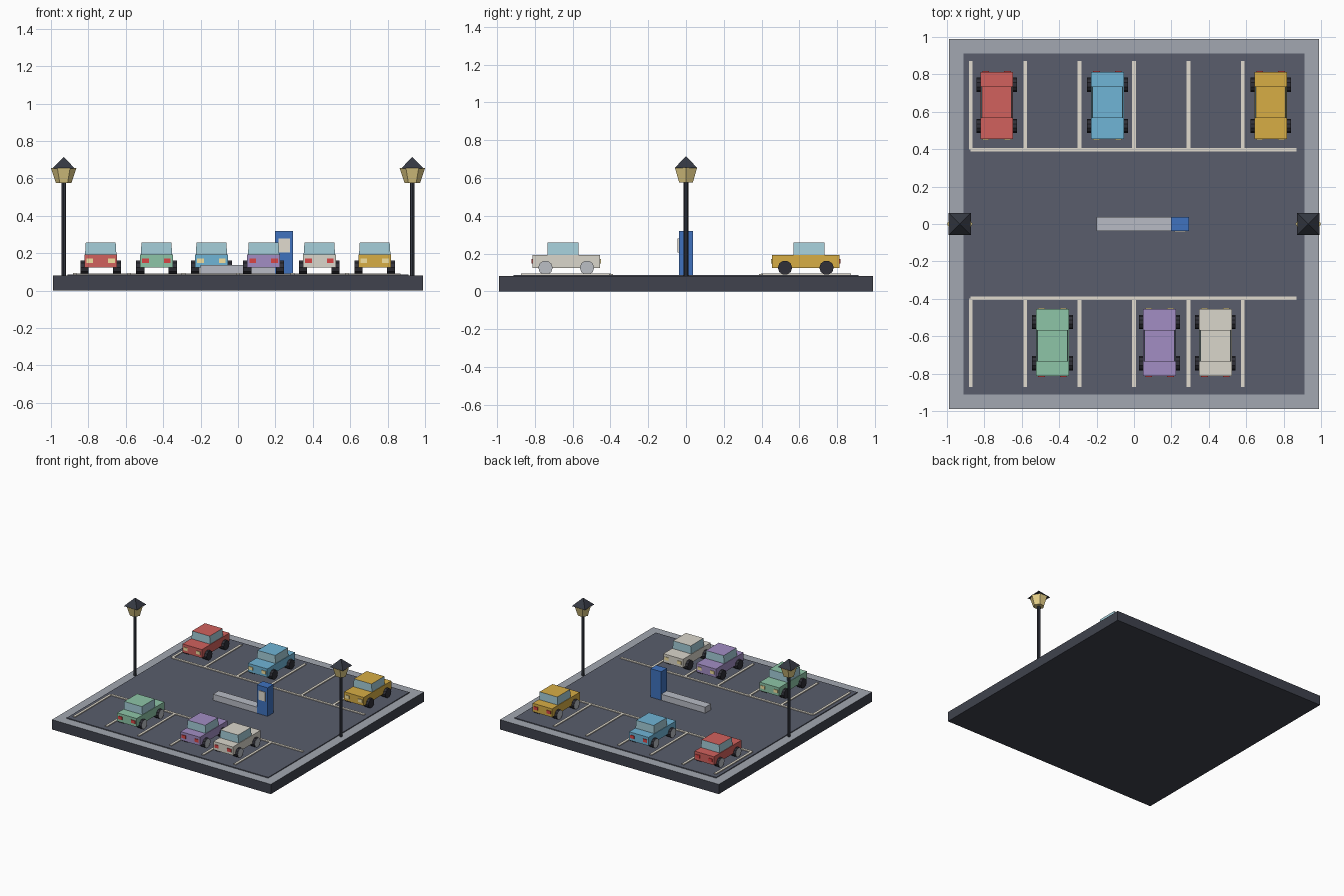
import bpy, math
from mathutils import Vector

if "Cube" in bpy.data.objects:
    bpy.data.objects.remove(bpy.data.objects["Cube"])


def material(name, rgb):
    m = bpy.data.materials.new(name)
    m.diffuse_color = (*rgb, 1)
    m.use_nodes = True
    m.node_tree.nodes["Principled BSDF"].inputs["Base Color"].default_value = m.diffuse_color
    return m


DARK = material("dark_slab", (0.05, 0.055, 0.075))
CURB = material("curb_grey", (0.36, 0.39, 0.44))
ASPHALT = material("asphalt", (0.10, 0.11, 0.15))
PAINT = material("line_paint", (0.75, 0.71, 0.62))
TYRE = material("tyre", (0.03, 0.03, 0.04))
HUB = material("hub", (0.5, 0.52, 0.56))
GLASS = material("window", (0.38, 0.62, 0.70))
HEAD = material("headlight", (0.9, 0.75, 0.35))
TAIL = material("taillight", (0.7, 0.06, 0.06))
CONCRETE = material("concrete", (0.48, 0.50, 0.56))
BLUE = material("machine_blue", (0.05, 0.17, 0.52))
METAL = material("lamp_metal", (0.035, 0.04, 0.055))
GLOW = material("lamp_glass", (0.80, 0.64, 0.25))


def finish(name, mat, cap_mat=None, cap_dir=(0, 0, 1)):
    """Name the active object, paint it, optionally paint one side differently."""
    ob = bpy.context.object
    bpy.ops.object.transform_apply(location=False, rotation=True, scale=True)
    ob.name = name
    ob.data.materials.append(mat)
    if cap_mat:
        ob.data.materials.append(cap_mat)
        for p in ob.data.polygons:
            if p.normal.dot(Vector(cap_dir)) > 0.9:
                p.material_index = 1
    return ob


def box(name, x, y, z, mat, top=None):
    """Box from (min, max) ranges."""
    r = (x, y, z)
    bpy.ops.mesh.primitive_cube_add(size=1, location=[(a + b) / 2 for a, b in r])
    bpy.context.object.scale = [b - a for a, b in r]
    return finish(name, mat, top)


def around(c, half):
    return (c - half, c + half)


# Ground slab with a pale rim on top, then the asphalt
box("ground_slab", (-0.99, 0.99), (-0.99, 0.99), (0, 0.08), DARK, CURB)
box("asphalt", (-0.912, 0.912), (-0.912, 0.912), (0.08, 0.087), ASPHALT)

# Painted parking bays, one row at each end
for s, row in ((1, "back"), (-1, "front")):
    box(f"{row}_bay_line", (-0.873, 0.87), around(s * 0.397, 0.01), (0.087, 0.093), PAINT)
    for i in range(6):
        box(f"{row}_bay_divider", around(-0.873 + i * 0.291, 0.01),
            around(s * 0.635, 0.2375), (0.087, 0.0935), PAINT)


def car(name, cx, s, rgb):
    """Car in the back row (s=1) facing -y, or in the front row (s=-1) facing +y."""
    paint = material(name + "_paint", rgb)
    cy = s * 0.634
    box(name + "_body", around(cx, 0.088), around(cy, 0.179), (0.124, 0.193), paint)
    cabin = box(name + "_cabin", around(cx, 0.084), around(cy + s * 0.017, 0.083),
                (0.193, 0.258), GLASS, paint)
    for v in cabin.data.vertices:  # slight taper to the roof
        if v.co.z > 0:
            v.co.x *= 0.95
    for side in (-1, 1):
        for end in (-1, 1):
            bpy.ops.mesh.primitive_cylinder_add(
                vertices=10, radius=0.038, depth=0.044,
                location=(cx + side * 0.087, cy + end * 0.11, 0.125),
                rotation=(0, math.pi / 2, 0))
            finish(name + "_wheel", TYRE, HUB, (-s, 0, 0))
        box(name + "_headlight", around(cx + side * 0.058, 0.018),
            around(cy - s * 0.18, 0.004), (0.147, 0.172), HEAD)
        box(name + "_taillight", around(cx + side * 0.058, 0.018),
            around(cy + s * 0.18, 0.004), (0.147, 0.172), TAIL)


car("red_car", -0.734, 1, (0.64, 0.12, 0.11))
car("blue_car", -0.142, 1, (0.16, 0.46, 0.67))
car("yellow_car", 0.731, 1, (0.68, 0.42, 0.06))
car("green_car", -0.436, -1, (0.27, 0.56, 0.39))
car("purple_car", 0.137, -1, (0.36, 0.27, 0.55))
car("white_car", 0.435, -1, (0.70, 0.67, 0.60))

# Central island and pay machine with its screen
box("island", (-0.2, 0.2), (-0.037, 0.037), (0.087, 0.136), CONCRETE)
box("pay_machine", (0.198, 0.295), (-0.038, 0.038), (0.087, 0.32), BLUE)
box("machine_screen", (0.216, 0.277), (-0.044, -0.036), (0.205, 0.28), PAINT)

# Street lamps: round post, six-sided lantern, four-sided roof
for x in (-0.932, 0.932):
    bpy.ops.mesh.primitive_cylinder_add(vertices=8, radius=0.012, depth=0.51,
                                        location=(x, 0, 0.335))
    finish("lamp_post", METAL)
    bpy.ops.mesh.primitive_cone_add(vertices=6, radius1=0.042, radius2=0.068, depth=0.078,
                                    location=(x, 0, 0.616), rotation=(0, 0, math.pi / 6))
    finish("lantern", GLOW)
    bpy.ops.mesh.primitive_cone_add(vertices=4, radius1=0.085, radius2=0, depth=0.062,
                                    location=(x, 0, 0.684), rotation=(0, 0, math.pi / 4))
    finish("lantern_roof", METAL)
